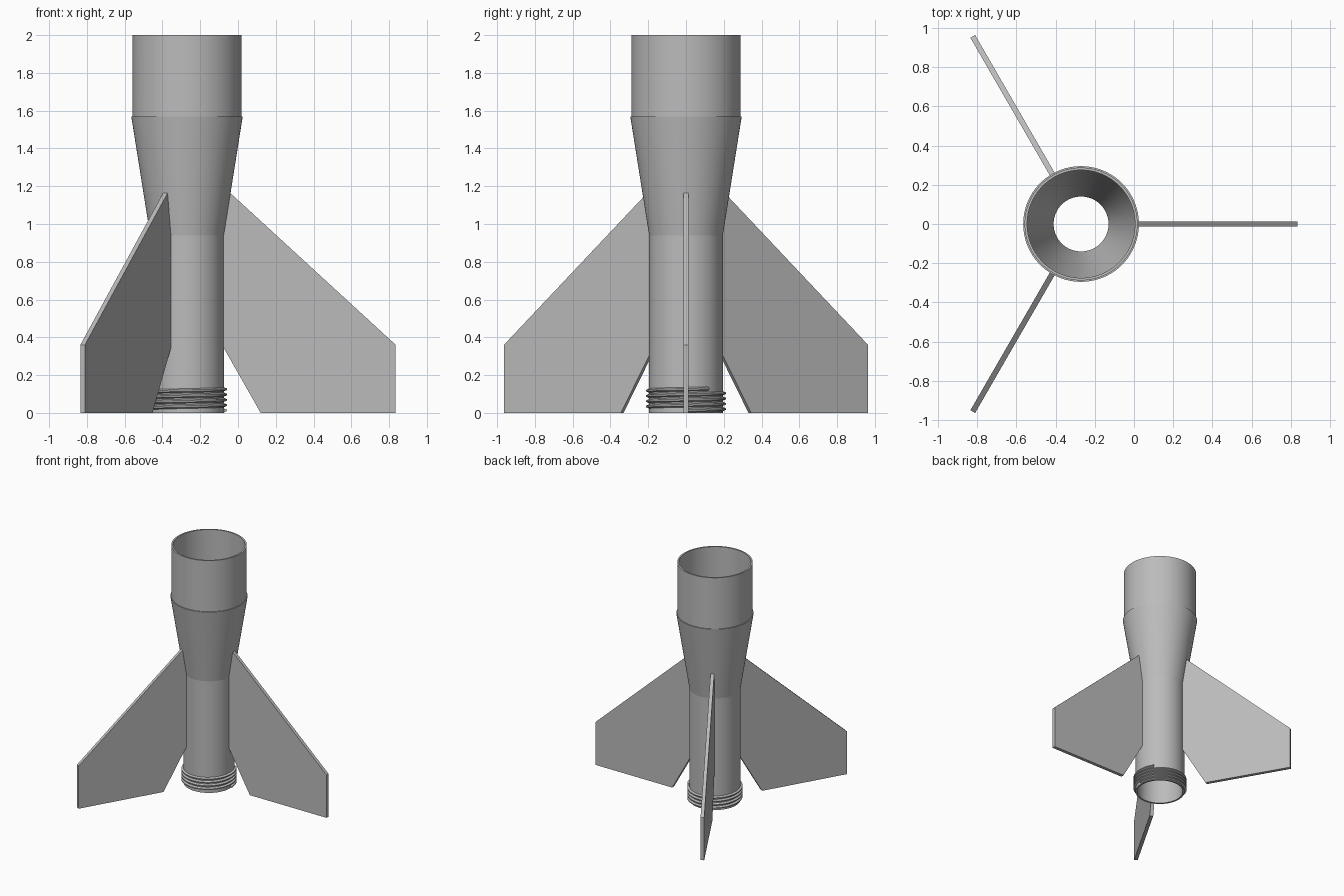
import bpy, bmesh, math
from mathutils import Matrix, Vector

AXIS_X = -0.27      # position of the body axis
SEGMENTS = 96

old = bpy.data.objects.get("Cube")
if old:
    bpy.data.objects.remove(old, do_unlink=True)

grey = bpy.data.materials.new("plain grey")
grey.use_nodes = True
COLOUR = (0.5, 0.5, 0.5, 1)
grey.diffuse_color = COLOUR
grey.node_tree.nodes["Principled BSDF"].inputs["Base Color"].default_value = COLOUR


def make_object(name, bm):
    bmesh.ops.recalc_face_normals(bm, faces=bm.faces)
    mesh = bpy.data.meshes.new(name)
    bm.to_mesh(mesh)
    bm.free()
    mesh.materials.append(grey)
    obj = bpy.data.objects.new(name, mesh)
    obj.location.x = AXIS_X
    bpy.context.collection.objects.link(obj)
    return obj


def smooth(obj, degrees=25):
    bpy.ops.object.select_all(action='DESELECT')
    obj.select_set(True)
    bpy.context.view_layer.objects.active = obj
    bpy.ops.object.shade_smooth_by_angle(angle=math.radians(degrees))


def sweep(name, profile, steps, turns=1, pitch=0, z0=0):
    """Turn a closed (radius, height) profile round the axis, as a ring or a helix."""
    bm = bmesh.new()
    ring = pitch == 0
    rows = []
    for i in range(steps if ring else steps + 1):
        t = turns * i / steps
        a = math.tau * t
        rows.append([bm.verts.new((r * math.cos(a), r * math.sin(a), z0 + z + pitch * t))
                     for r, z in profile])
    n = len(profile)
    for i in range(steps):
        a, b = rows[i], rows[(i + 1) % len(rows)]
        for j in range(n):
            k = (j + 1) % n
            bm.faces.new((a[j], b[j], b[k], a[k]))
    if not ring:
        bm.faces.new(rows[0])
        bm.faces.new(rows[-1])
    return make_object(name, bm)


# Hollow body sections, each a closed wall profile
upper_tube = sweep("upper_tube", [(0.288, 1.57), (0.288, 2), (0.275, 2), (0.275, 1.57)], SEGMENTS)
flared_cone = sweep("flared_cone", [(0.195, 0.94), (0.295, 1.57), (0.275, 1.57), (0.14, 0.94)], SEGMENTS)
lower_tube = sweep("lower_tube", [(0.195, 0), (0.195, 0.94), (0.18, 0.94), (0.18, 0)], SEGMENTS)

# Helical screw thread round the bottom end
PITCH = 0.028
thread = sweep("screw_thread",
               [(0.19, -0.013), (0.211, -0.004), (0.211, 0.004), (0.19, 0.013)],
               SEGMENTS * 4, turns=4.1, pitch=PITCH, z0=0.013)

# Round hole drilled through one side of the upper tube
bm = bmesh.new()
bmesh.ops.create_cone(bm, cap_ends=True, segments=32, radius1=0.043, radius2=0.043, depth=0.2)
angle = math.radians(210)
bm.transform(Matrix.Translation((0.285 * math.cos(angle), 0.285 * math.sin(angle), 1.77))
             @ Matrix.Rotation(angle, 4, 'Z') @ Matrix.Rotation(math.pi / 2, 4, 'Y'))
cutter = make_object("hole_cutter", bm)
cutter.hide_render = True
cut = upper_tube.modifiers.new("drilled_hole", 'BOOLEAN')
cut.operation = 'DIFFERENCE'
cut.solver = 'EXACT'
cut.object = cutter
bpy.context.view_layer.objects.active = upper_tube
bpy.ops.object.modifier_apply(modifier=cut.name)
bpy.data.objects.remove(cutter, do_unlink=True)

for part in (upper_tube, flared_cone, lower_tube, thread):
    smooth(part)

# Three swept fins, evenly spaced
FIN = [(0.225, 1.168), (1.105, 0.36), (1.105, 0), (0.39, 0), (0.19, 0.352), (0.19, 0.95)]
THICK = 0.028
for i, name in enumerate(("left_fin", "back_right_fin", "front_right_fin")):
    bm = bmesh.new()
    face = bm.faces.new([bm.verts.new((r, -THICK / 2, z)) for r, z in FIN])
    grown = bmesh.ops.extrude_face_region(bm, geom=[face])
    bmesh.ops.translate(bm, vec=Vector((0, THICK, 0)),
                        verts=[v for v in grown["geom"] if isinstance(v, bmesh.types.BMVert)])
    bm.transform(Matrix.Rotation(math.tau * i / 3, 4, 'Z'))
    make_object(name, bm)
